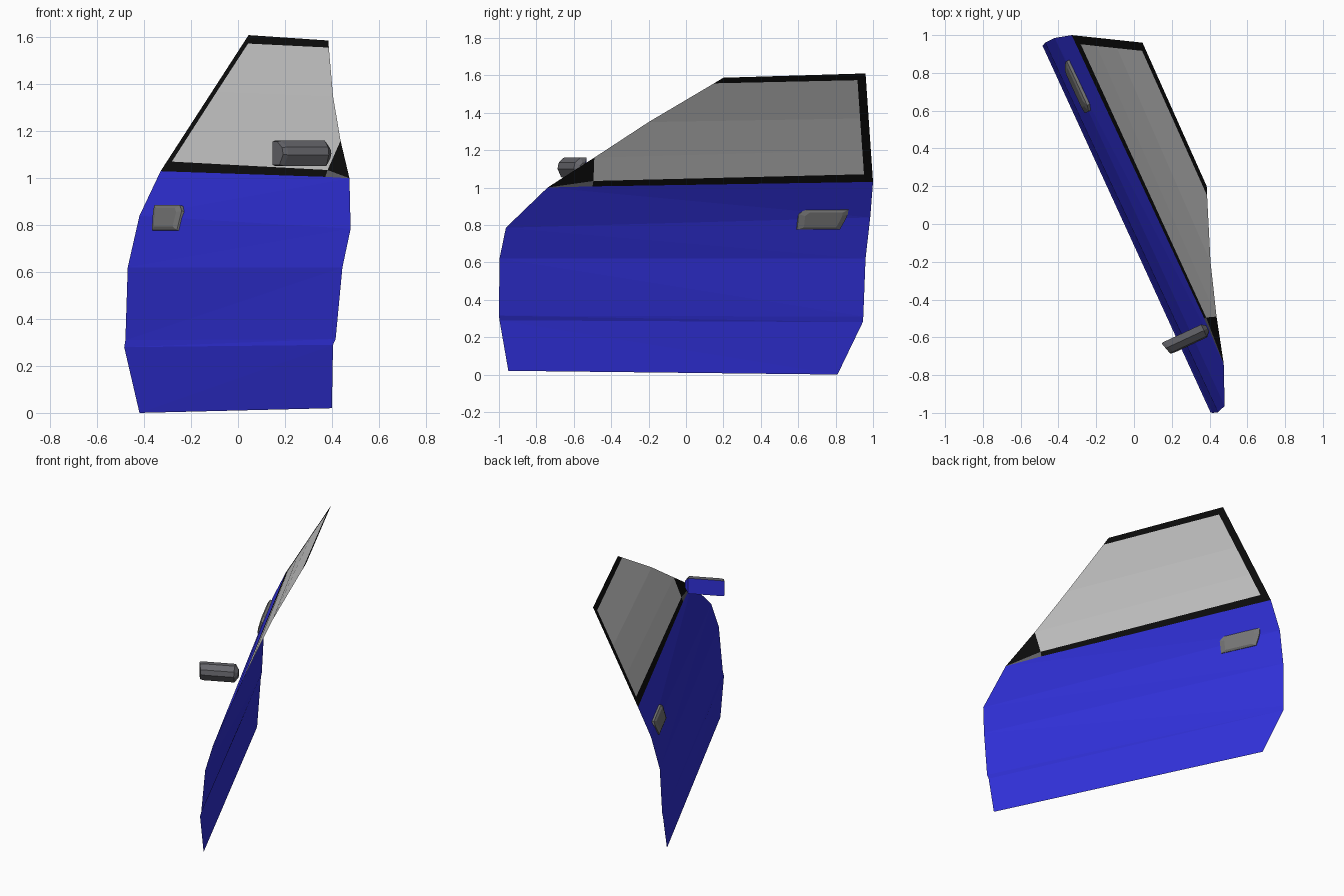
import bpy
from mathutils import Vector as V

if "Cube" in bpy.data.objects:
    bpy.data.objects.remove(bpy.data.objects["Cube"])


def material(name, rgb):
    m = bpy.data.materials.new(name)
    m.diffuse_color = (*rgb, 1)
    m.use_nodes = True
    m.node_tree.nodes["Principled BSDF"].inputs["Base Color"].default_value = m.diffuse_color
    return m


BLUE = material("blue paint", (0.03, 0.03, 0.70))
GLASS = material("pale glass", (0.60, 0.60, 0.60))
BLACK = material("black trim", (0.004, 0.004, 0.004))
GREY = material("handle grey", (0.19, 0.19, 0.19))
DARK = material("mirror grey", (0.13, 0.13, 0.145))


def build(name, verts, faces, mats, index=None):
    me = bpy.data.meshes.new(name)
    me.from_pydata([tuple(v) for v in verts], [], faces)
    for m in mats:
        me.materials.append(m)
    for i, p in enumerate(me.polygons):
        p.material_index = index[i] if index else 0
    ob = bpy.data.objects.new(name, me)
    bpy.context.collection.objects.link(ob)
    return ob


def loft(rings):
    """Faces joining equal closed rings, with both ends capped."""
    n = len(rings[0])
    verts = [v for r in rings for v in r]
    faces = [(k * n + i, k * n + (i + 1) % n, (k + 1) * n + (i + 1) % n, (k + 1) * n + i)
             for k in range(len(rings) - 1) for i in range(n)]
    faces += [tuple(reversed(range(n))), tuple(range(len(verts) - n, len(verts)))]
    return verts, faces


# Door skin: rear and front edge points, bottom to beltline
rear = [(-.42, .81, 0), (-.485, .945, .28), (-.48, .948, .31),
        (-.47, .96, .62), (-.42, .985, .84), (-.33, 1.0, 1.03)]
front = [(.40, -.95, .02), (.405, -.997, .29), (.416, -1.0, .315),
         (.445, -.997, .62), (.48, -.963, .785), (.475, -.74, 1.0)]
verts = [p for pair in zip(rear, front) for p in pair]
faces = []
for k in range(0, 10, 2):
    faces += [(k, k + 1, k + 3), (k, k + 3, k + 2)]
# the beltline bends slightly at the mirror corner
verts.append((.372, -.50, 1.006))
faces[-1] = (8, 11, 12, 10)
build("door_panel", verts, faces, [BLUE])

# Window: rows from rear edge to front pillar, with black border cells
base, top = V((-.33, 1.0, 1.03)), V((.045, .96, 1.61))
pillar = [V(p) for p in [(.372, -.50, 1.006), (.382, -.495, 1.035), (.437, -.49, 1.16),
                         (.405, -.20, 1.35), (.387, .15, 1.557), (.385, .20, 1.587)]]
heights = [1.03, 1.072, 1.20, 1.37, 1.575, 1.61]
verts, faces, index = [], [], []
for z, f in zip(heights, pillar):
    r = base.lerp(top, (z - 1.03) / .58)
    verts += [r, r + (f - r).normalized() * .05, f]
for k in range(5):
    for c in range(2):
        a = k * 3 + c
        faces.append((a, a + 1, a + 4, a + 3))
        index.append(1 if c == 0 or k in (0, 4) else 0)
# mirror corner: grey foot and black triangle
verts.append(V((.475, -.74, 1.0)))
faces += [(2, 18, 5), (5, 18, 8)]
index += [2, 1]
build("window", verts, faces, [GLASS, BLACK, DARK], index)

# Mirror: tapered faceted housing lofted along its length
origin = V((.145, -.63, 0))
along, fwd = V((.907, .422, 0)), V((.422, -.907, 0))
section = [(0, 1.053), (0, 1.16), (.035, 1.16), (.068, 1.133), (.075, 1.10), (.05, 1.053)]


def mirror_ring(start, skew, scale):
    out = []
    for d, z in section:
        d2 = .031 + (d - .031) * scale
        z2 = 1.107 + (z - 1.107) * scale
        out.append(origin + along * (start + skew * d) + fwd * d2 + V((0, 0, z2)))
    return out


v, f = loft([mirror_ring(0, .25, .92), mirror_ring(.012, .4, 1),
             mirror_ring(.232, 0, 1), mirror_ring(.255, 0, .45)])
# the flat rear face of each length is painted blue
build("wing_mirror", v, f, [DARK, BLUE],
      [1 if i < 18 and i % 6 == 0 else 0 for i in range(len(f))])

# Handle: chamfered plate through the skin, showing on both sides
centre = V((-.30, .725, .83))
s = V((-.42, .907, -.0)).normalized()
up = V((.27, .06, 1))
up = (up - s * up.dot(s)).normalized()
out = s.cross(up)
shape = [(-.142, -.055), (.11, -.055), (.13, -.015), (.148, .03),
         (.148, .055), (-.11, .055), (-.142, .03)]


def handle_ring(depth, k):
    return [centre + s * a * k + up * b * k + out * depth for a, b in shape]


v, f = loft([handle_ring(-.016, .75), handle_ring(-.008, 1),
             handle_ring(.008, 1), handle_ring(.016, .75)])
build("door_handle", v, f, [GREY])
